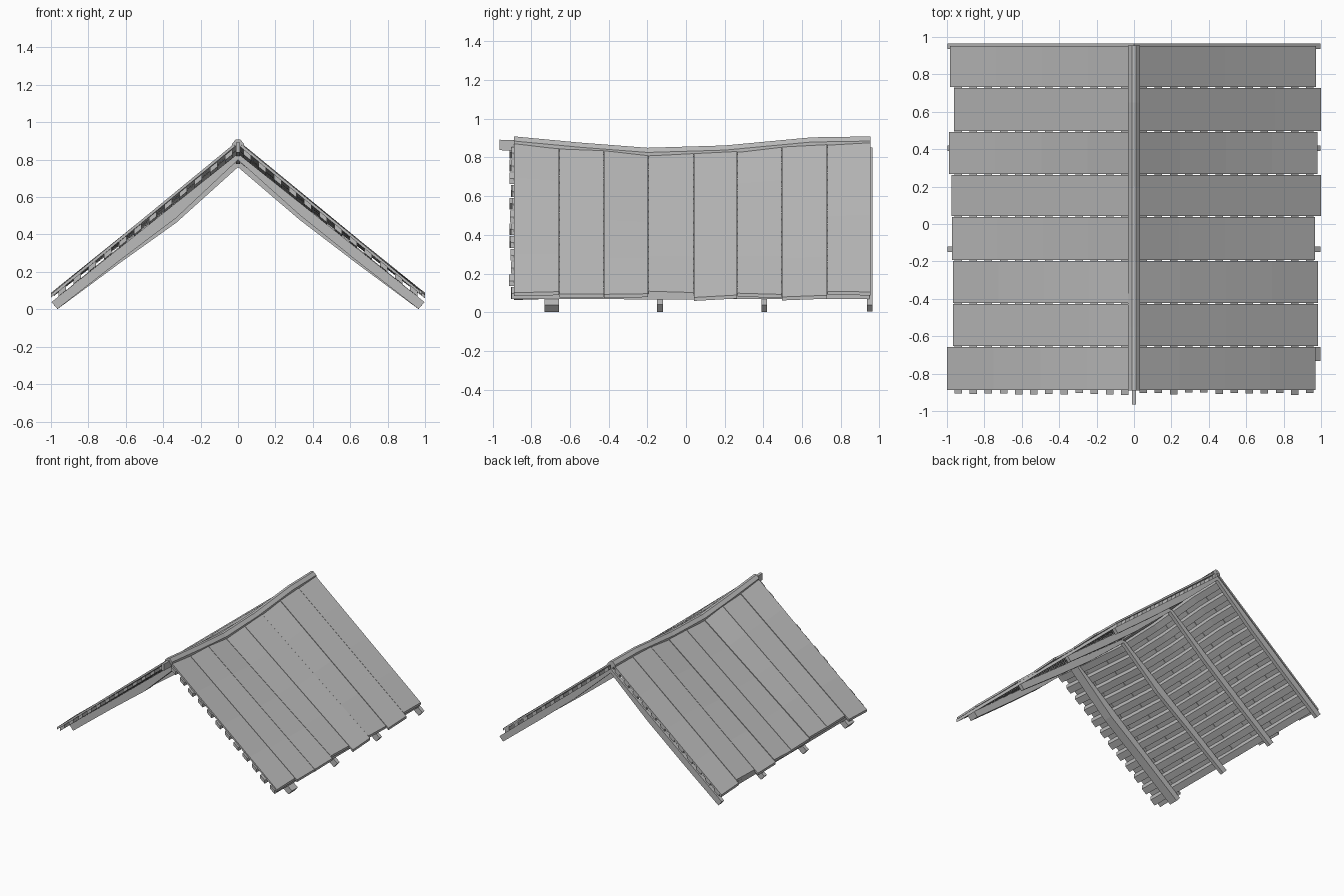
import bpy, bmesh, random
from mathutils import Vector

random.seed(4)
if "Cube" in bpy.data.objects:
    bpy.data.objects.remove(bpy.data.objects["Cube"])

grey = bpy.data.materials.new("plain grey wood")
grey.use_nodes = True
COLOUR = (0.5, 0.5, 0.5, 1)
grey.diffuse_color = COLOUR
grey.node_tree.nodes["Principled BSDF"].inputs["Base Color"].default_value = COLOUR

EAVE = 0.09
RIDGE = [(-0.97, 0.9), (-0.89, 0.897), (-0.55, 0.865), (-0.2, 0.838),
         (0.2, 0.85), (0.65, 0.892), (0.97, 0.897)]


def ridge_z(y):
    """Height of the sagging ridge at y."""
    for (y0, z0), (y1, z1) in zip(RIDGE, RIDGE[1:]):
        if y <= y1:
            return z0 + (z1 - z0) * (y - y0) / (y1 - y0)
    return RIDGE[-1][1]


def slope(side, x, y, drop):
    """Point on a roof slope, lowered by drop."""
    top = ridge_z(y)
    return Vector((side * x, y, top + (EAVE - top) * x / 0.99 - drop))


def sweep(name, sections):
    """Closed solid through a list of matching cross-sections."""
    bm = bmesh.new()
    rings = [[bm.verts.new(p) for p in s] for s in sections]
    n = len(rings[0])
    for a, b in zip(rings, rings[1:]):
        for i in range(n):
            j = (i + 1) % n
            bm.faces.new((a[i], a[j], b[j], b[i]))
    bm.faces.new(rings[0])
    bm.faces.new(rings[-1])
    bmesh.ops.recalc_face_normals(bm, faces=bm.faces)
    mesh = bpy.data.meshes.new(name)
    bm.to_mesh(mesh)
    bm.free()
    mesh.materials.append(grey)
    obj = bpy.data.objects.new(name, mesh)
    bpy.context.collection.objects.link(obj)
    return obj


def along_ridge(y0, y1):
    return [y0] + [y for y, _ in RIDGE if y0 < y < y1] + [y1]


# Roof planks running down each slope, with uneven eave ends
EDGES = [-0.89, -0.655, -0.425, -0.195, 0.04, 0.265, 0.495, 0.73, 0.955]
ENDS = {-1: [1.0, 0.967, 0.967, 0.972, 0.975, 0.99, 0.962, 0.985],
        1: [0.97, 0.985, 0.985, 0.967, 1.0, 0.982, 1.0, 0.972]}
for side, ends in ENDS.items():
    for i, end in enumerate(ends):
        y0, y1 = EDGES[i] + 0.002, EDGES[i + 1] - 0.002
        sections = []
        lift0, lift1 = random.uniform(-0.004, 0.004), random.uniform(-0.004, 0.004)
        for k in range(5):
            x = end * k / 4
            twist = (k / 4 - 0.5) * 0.006 * (-1) ** i
            a, b = lift0 + twist, lift1 - twist
            sections.append([slope(side, x, y0, a), slope(side, x, y1, b),
                             slope(side, x, y1, b + 0.018),
                             slope(side, x, y0, a + 0.018)])
        sweep("roof_plank", sections)

# Battens running lengthwise beneath the planks
BATTENS = 12
for side in (-1, 1):
    for i in range(BATTENS):
        x = 0.05 + i * 0.89 / (BATTENS - 1)
        front = -0.9 - random.uniform(0, 0.014)
        sections = []
        for y in along_ridge(front, 0.95):
            sections.append([slope(side, x - 0.02, y, 0.018),
                             slope(side, x + 0.02, y, 0.018),
                             slope(side, x + 0.02, y, 0.046),
                             slope(side, x - 0.02, y, 0.046)])
        sweep("batten", sections)

# Rafter pairs: centre y and width; ends cut square to the slope
RAFTERS = [(-0.695, 0.075), (-0.135, 0.03), (0.405, 0.03), (0.95, 0.03)]
for y, width in RAFTERS:
    for side in (-1, 1):
        sag = 0.015 if side < 0 and y < 0 else 0
        sections = []
        for xt, xb, deep in [(0, 0, 0.08), (0.35, 0.33, 0.112 + sag),
                             (0.65, 0.63, 0.114), (0.997, 0.965, 0.108)]:
            ends = [slope(side, xt, y, 0.046), slope(side, xb, y, deep)]
            half = Vector((0, width / 2, 0))
            sections.append([ends[0] - half, ends[0] + half,
                             ends[1] + half, ends[1] - half])
        sweep("rafter", sections)

# Ridge beam projecting at the front
sections = []
for y in along_ridge(-0.965, 0.95):
    z = ridge_z(y)
    sections.append([(-0.011, y, z - 0.008), (0.011, y, z - 0.008),
                     (0.011, y, z - 0.062), (-0.011, y, z - 0.062)])
sweep("ridge_beam", sections)

# Folded cap covering the ridge joint
sections = []
for y in along_ridge(-0.89, 0.955):
    z = ridge_z(y)
    sections.append([(-0.033, y, z - 0.012), (-0.01, y, z + 0.012),
                     (0.01, y, z + 0.012), (0.033, y, z - 0.012),
                     (0.033, y, z - 0.03), (0, y, z - 0.004),
                     (-0.033, y, z - 0.03)])
sweep("ridge_cap", sections)
